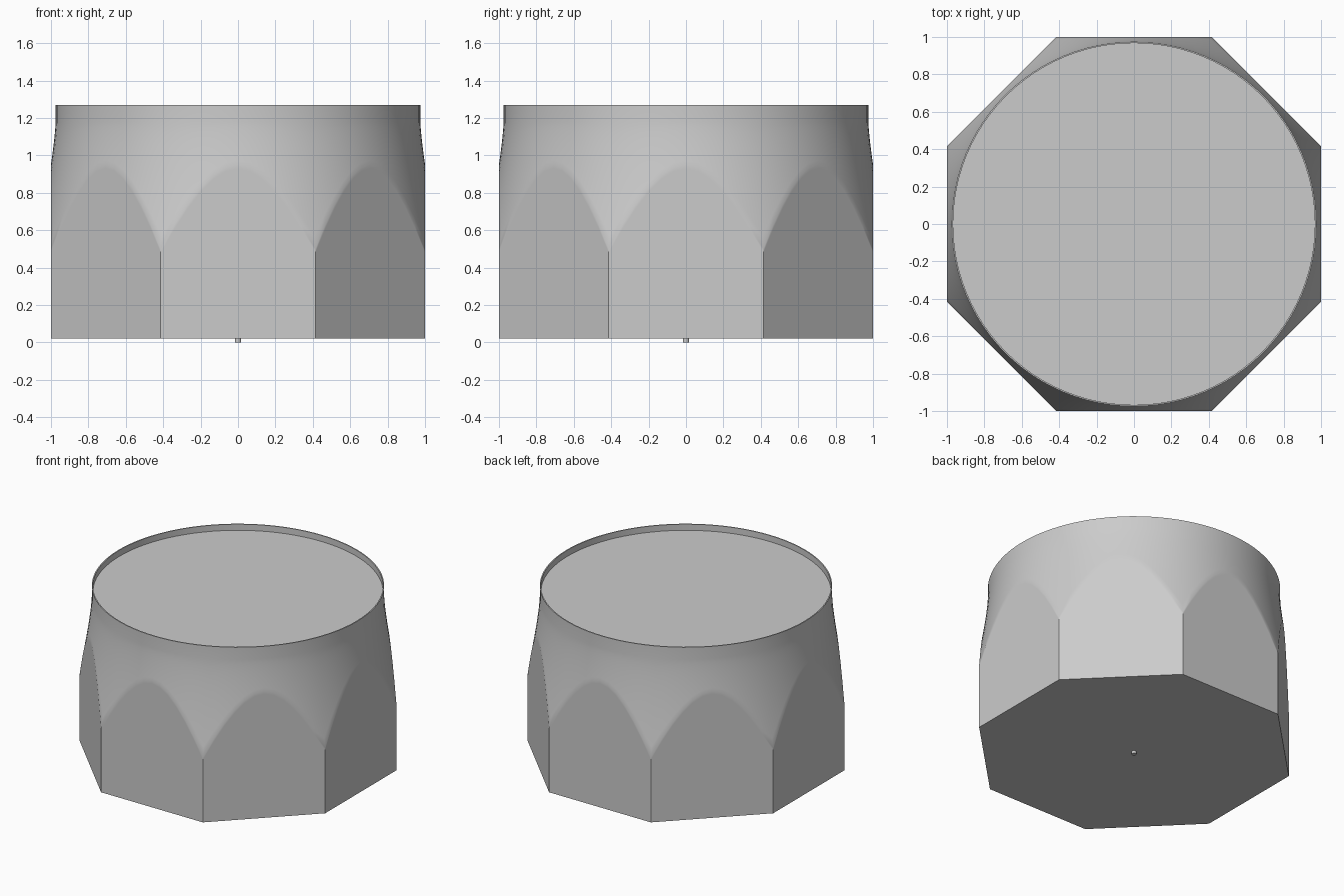
import bpy
import bmesh
from math import cos, sin, pi, radians

cube = bpy.data.objects.get("Cube")
if cube:
    bpy.data.objects.remove(cube, do_unlink=True)

SEGMENTS = 96          # divisible by 16, so columns land on the octagon corners
BASE_Z, SHOULDER_Z, RIM_Z, PANEL_Z = 0.02, 1.18, 1.27, 1.225
RIM_R, RIM_INNER_R = 0.975, 0.967
CORNER_R, CORNER_Z = 1 / cos(pi / 8), 0.5
CURVE = 1.34           # bulge of the rounded shoulder
ROWS = 10

grey = bpy.data.materials.new("light grey")
grey.use_nodes = True
colour = (0.6, 0.6, 0.6, 1)
grey.diffuse_color = colour
grey.node_tree.nodes["Principled BSDF"].inputs["Base Color"].default_value = colour


def octagon_radius(a):
    """Distance to the flat-sided octagon at angle a."""
    return 1 / cos((a + pi / 8) % (pi / 4) - pi / 8)


def shoulder_radius(z):
    u = max(0, (SHOULDER_Z - z) / (SHOULDER_Z - CORNER_Z))
    return RIM_R + (CORNER_R - RIM_R) * u ** CURVE


def shoulder_height(r):
    t = (r - RIM_R) / (CORNER_R - RIM_R)
    return SHOULDER_Z - (SHOULDER_Z - CORNER_Z) * t ** (1 / CURVE)


def column(a):
    """Radius and height pairs from the base up, over the rim, to the panel."""
    flat = octagon_radius(a)
    top = shoulder_height(flat)
    points = [(flat, BASE_Z), (flat, top * 0.88), (flat, top - 0.02)]
    for i in range(ROWS + 1):
        z = top + (SHOULDER_Z - top) * i / ROWS
        points.append((shoulder_radius(z), z))
    return points + [(RIM_R, RIM_Z), (RIM_INNER_R, RIM_Z), (RIM_INNER_R, PANEL_Z)]


def finish(bm, name):
    bmesh.ops.recalc_face_normals(bm, faces=bm.faces)
    mesh = bpy.data.meshes.new(name)
    bm.to_mesh(mesh)
    bm.free()
    mesh.materials.append(grey)
    obj = bpy.data.objects.new(name, mesh)
    bpy.context.collection.objects.link(obj)
    bpy.ops.object.select_all(action="DESELECT")
    obj.select_set(True)
    bpy.context.view_layer.objects.active = obj
    bpy.ops.object.shade_smooth_by_angle(angle=radians(30))
    return obj


# Body: octagonal below, rounded off to a circular raised rim, with a sunken top
bm = bmesh.new()
columns = []
for s in range(SEGMENTS):
    a = 2 * pi * s / SEGMENTS
    columns.append([bm.verts.new((r * cos(a), r * sin(a), z)) for r, z in column(a)])
for s, here in enumerate(columns):
    after = columns[(s + 1) % SEGMENTS]
    for i in range(len(here) - 1):
        bm.faces.new((here[i], after[i], after[i + 1], here[i + 1]))
bm.faces.new([c[0] for c in reversed(columns)])
bm.faces.new([c[-1] for c in columns])
finish(bm, "body")

# Small pin under the centre of the base
bm = bmesh.new()
bmesh.ops.create_cone(bm, cap_ends=True, segments=16, radius1=0.016,
                      radius2=0.016, depth=BASE_Z)
bmesh.ops.translate(bm, verts=bm.verts, vec=(0, 0, BASE_Z / 2))
finish(bm, "base_pin")
